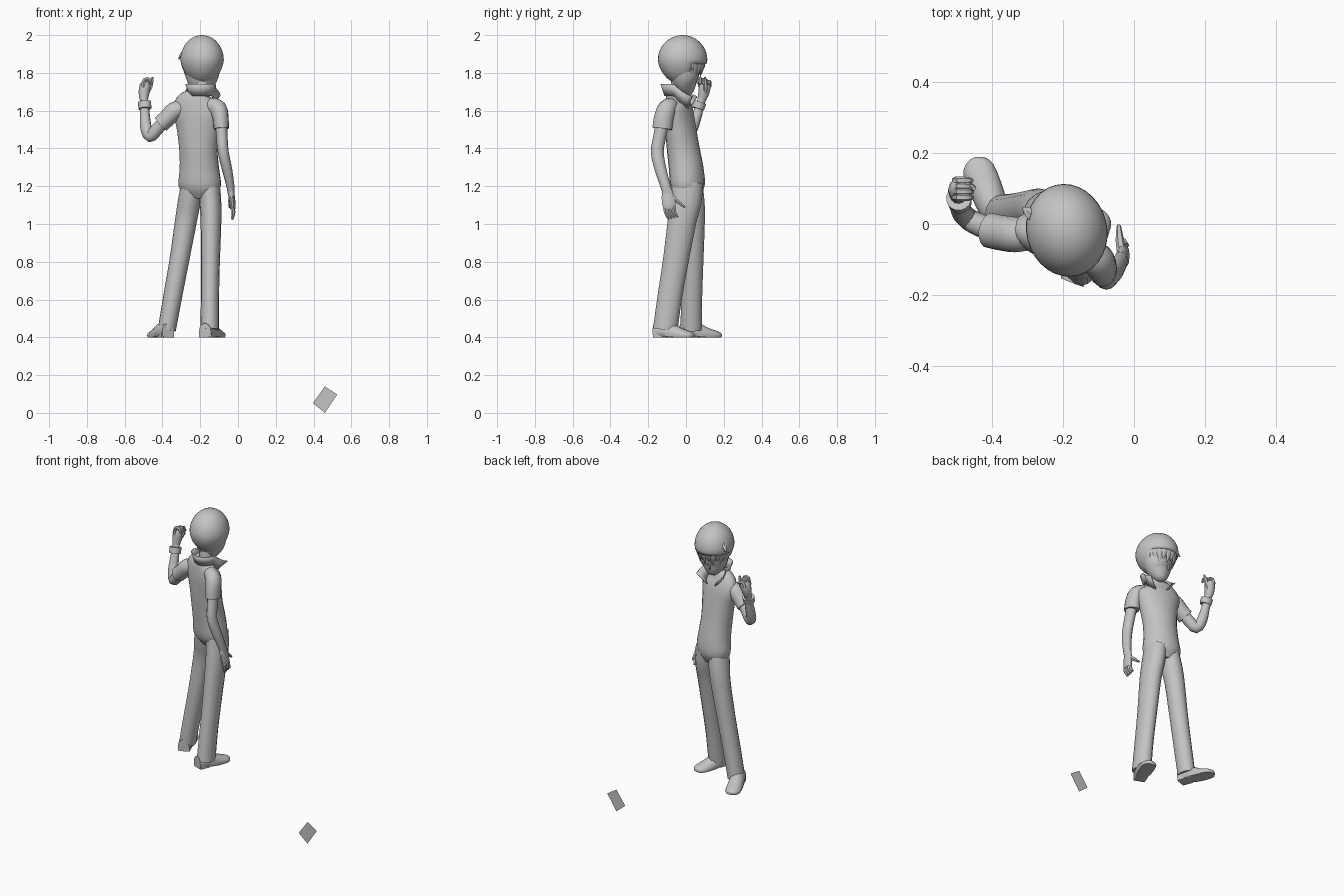
import bpy, bmesh, math
from mathutils import Vector, Matrix

GREY = bpy.data.materials.new("plain_grey")
GREY.diffuse_color = (0.55, 0.55, 0.55, 1)


def finish(name, bm, smooth=True):
    bmesh.ops.recalc_face_normals(bm, faces=bm.faces)
    me = bpy.data.meshes.new(name)
    bm.to_mesh(me)
    bm.free()
    me.materials.append(GREY)
    ob = bpy.data.objects.new(name, me)
    bpy.context.collection.objects.link(ob)
    if smooth:
        bpy.ops.object.select_all(action='DESELECT')
        ob.select_set(True)
        bpy.context.view_layer.objects.active = ob
        bpy.ops.object.shade_smooth_by_angle(angle=math.radians(50))
    return ob


def spline(pts, steps):
    """Smooth curve through rows of numbers (Catmull-Rom)."""
    p = [Vector(r) for r in pts]
    p = [p[0] * 2 - p[1]] + p + [p[-1] * 2 - p[-2]]
    out = []
    for i in range(1, len(p) - 2):
        a, b, c, d = p[i - 1:i + 3]
        for s in range(steps):
            t = s / steps
            out.append((b * 2 + (c - a) * t + (a * 2 - b * 5 + c * 4 - d) * t * t
                        + (b * 3 - a - c * 3 + d) * t ** 3) / 2)
    return out + [p[-2]]


def loft(name, pts, side=(1, 0, 0), sides=16, steps=3, floor=None):
    """Tube through rows of x, y, z, half width along side, half depth."""
    rows = spline(pts, steps)
    bm = bmesh.new()
    rings = []
    for i, r in enumerate(rows):
        a, b = rows[max(i - 1, 0)], rows[min(i + 1, len(rows) - 1)]
        t = Vector(b[:3]) - Vector(a[:3])
        t.normalize()
        u = Vector(side)
        u = (u - t * u.dot(t)).normalized()
        v = t.cross(u)
        ring = []
        for k in range(sides):
            g = math.tau * k / sides
            co = Vector(r[:3]) + u * r[3] * math.cos(g) + v * r[4] * math.sin(g)
            if floor is not None:
                co.z = max(co.z, floor)
            ring.append(bm.verts.new(co))
        rings.append(ring)
    for p, q in zip(rings, rings[1:]):
        for k in range(sides):
            m = (k + 1) % sides
            bm.faces.new((p[k], p[m], q[m], q[k]))
    bm.faces.new(rings[0])
    bm.faces.new(rings[-1])
    return finish(name, bm)


BODY = (0.96, -0.28, 0)      # shoulder axis
FACE = Vector((-0.25, 0.97, 0))
HEAD = (0.97, 0.25, 0)

# Shirt body
loft("torso", [(-.205, .015, 1.14, .075, .055), (-.203, .01, 1.20, .114, .088),
               (-.205, .0, 1.30, .105, .09), (-.21, -.015, 1.40, .103, .085),
               (-.212, -.03, 1.52, .118, .078), (-.215, -.04, 1.60, .135, .07),
               (-.212, -.05, 1.65, .115, .058), (-.20, -.055, 1.69, .06, .048)], BODY, 20)

# Trouser legs
loft("left_leg", [(-.377, .027, .44, .048, .056), (-.345, .03, .62, .05, .056),
                  (-.312, .035, .80, .052, .057), (-.275, .04, 1.02, .058, .06),
                  (-.258, .03, 1.12, .06, .068), (-.245, .015, 1.22, .055, .07)])
loft("right_leg", [(-.15, -.11, .44, .05, .065), (-.148, -.085, .62, .048, .065),
                   (-.146, -.055, .80, .05, .068), (-.143, -.02, 1.02, .055, .076),
                   (-.147, .0, 1.12, .058, .082), (-.155, .01, 1.22, .058, .08)])


# Shoes, from heel to toe
def shoe(name, heel, toe):
    h, t = Vector(heel), Vector(toe)
    d = (t - h).normalized()
    rows = []
    for f, z, w, d2 in ((0, .43, .034, .045), (.3, .43, .042, .055), (.6, .415, .047, .04),
                        (.85, .41, .045, .026), (.96, .408, .03, .018), (1, .406, .012, .01)):
        p = h.lerp(t, f)
        rows.append((p.x, p.y, z, w, d2))
    loft(name, rows, (d.y, -d.x, 0), 14, 2, floor=.40)
    # heel block
    bm = bmesh.new()
    c = h.lerp(t, .16)
    bmesh.ops.create_cube(bm, size=1, matrix=Matrix.Translation((c.x, c.y, .415))
                          @ Matrix.Rotation(math.atan2(d.y, d.x), 4, 'Z')
                          @ Matrix.Diagonal((.065, .07, .03, 1)))
    finish(name + "_heel", bm, False)


shoe("left_shoe", (-.37, -.025, 0), (-.452, .185, 0))
shoe("right_shoe", (-.175, -.165, 0), (-.095, .04, 0))

# Sleeves
loft("left_sleeve", [(-.285, -.03, 1.615, .042, .042), (-.335, -.03, 1.60, .05, .048),
                     (-.375, -.025, 1.56, .05, .046), (-.408, -.018, 1.53, .05, .046)], (0, 1, 0))
loft("right_sleeve", [(-.145, -.075, 1.625, .04, .045), (-.105, -.10, 1.61, .046, .05),
                      (-.092, -.118, 1.56, .042, .052), (-.088, -.126, 1.505, .04, .052)])

# Bare arms
loft("left_arm", [(-.385, -.022, 1.55, .034, .034), (-.43, -.005, 1.50, .033, .034),
                  (-.465, .012, 1.465, .031, .033), (-.487, .035, 1.51, .029, .031),
                  (-.493, .06, 1.58, .026, .026), (-.498, .083, 1.66, .02, .022)],
     (.4, .9, 0), 12)
loft("right_arm", [(-.09, -.122, 1.55, .032, .036), (-.085, -.14, 1.46, .03, .034),
                   (-.078, -.152, 1.38, .029, .034), (-.058, -.135, 1.29, .027, .031),
                   (-.04, -.108, 1.20, .021, .027), (-.036, -.098, 1.16, .018, .026)], sides=12)
loft("wristband", [(-.492, .062, 1.61, .034, .034), (-.495, .073, 1.645, .036, .036)], (.9, -.2, 0))

# Hands: palm, fingers, thumb
loft("left_palm", [(-.498, .08, 1.65, .02, .022), (-.498, .093, 1.69, .028, .03),
                   (-.492, .10, 1.73, .03, .032), (-.488, .10, 1.755, .018, .022)], (1, 0, 0), 10, 2)
loft("right_palm", [(-.038, -.102, 1.19, .017, .025), (-.033, -.095, 1.14, .017, .036),
                    (-.028, -.09, 1.10, .016, .036), (-.028, -.088, 1.08, .014, .032)], sides=10, steps=2)
for i in range(4):
    # curled fingers above, hanging fingers below
    y = .075 + i * .016
    loft(f"left_finger_{i + 1}", [(-.505, y, 1.725, .011, .011), (-.495, y, 1.765 - i * .004, .011, .011),
                                  (-.468, y, 1.765 - i * .006, .010, .010),
                                  (-.457, y, 1.74, .006, .006)], (0, 1, 0), 6, 2)
    y = -.112 + i * .016
    loft(f"right_finger_{i + 1}", [(-.028, y, 1.10, .010, .010), (-.024, y + .004, 1.06, .010, .010),
                                   (-.03, y + .02, 1.025 + i * .004, .006, .006)], (1, 0, 0), 6, 2)
loft("left_thumb", [(-.485, .10, 1.69, .013, .013), (-.462, .105, 1.73, .012, .012),
                    (-.452, .10, 1.778, .006, .006)], (0, 1, 0), 6, 2)
loft("right_thumb", [(-.035, -.08, 1.15, .013, .013), (-.04, -.045, 1.12, .012, .012),
                     (-.043, -.005, 1.088, .006, .006)], (1, 0, 0), 6, 2)

# Neck, face, nose
loft("neck", [(-.20, -.05, 1.62, .045, .04), (-.195, -.045, 1.70, .042, .04),
              (-.19, -.03, 1.78, .045, .045)], sides=12)
loft("face", [(-.202, .028, 1.692, .018, .016), (-.199, .014, 1.712, .046, .044),
              (-.195, -.004, 1.75, .076, .067), (-.19, -.01, 1.80, .092, .082),
              (-.19, -.015, 1.86, .096, .09), (-.19, -.015, 1.92, .08, .075)], HEAD, 20)
loft("nose", [(-.207, .058, 1.775, .004, .004), (-.21, .064, 1.755, .008, .009),
              (-.21, .062, 1.742, .007, .005)], HEAD, 6, 2)

# Hair cap, open at the face
C = Vector((-.19, -.018, 1.868))
bm = bmesh.new()
bmesh.ops.create_uvsphere(bm, u_segments=32, v_segments=20, radius=1)
for v in bm.verts:
    taper = 1 - .12 * max(0, -v.co.z)
    v.co = C + Vector(HEAD) * v.co.x * .114 * taper + FACE * v.co.y * .132 * taper \
        + Vector((0, 0, v.co.z * .132))
gone = [f for f in bm.faces if (f.calc_center_median() - C).dot(FACE) > .025
        and f.calc_center_median().z < 1.845]
bmesh.ops.delete(bm, geom=gone, context='FACES')
hair = finish("hair_cap", bm)
mod = hair.modifiers.new("thickness", 'SOLIDIFY')
mod.thickness = .012

# Fringe locks
for i in range(-5, 6):
    a = math.radians(i * 15)
    out = FACE * math.cos(a) + Vector(HEAD) * math.sin(a)
    rad = .121 - .014 * abs(i) / 5
    top, mid = C + out * (rad - .002), C + out * (rad - .01)
    tip = C + out * (rad - .026)
    drop = (.072, .09)[i % 2] + .012 * (abs(i) > 3)
    loft(f"fringe_lock_{i + 6}", [(top.x, top.y, C.z + .02, .022, .008),
                                  (mid.x, mid.y, C.z - .035, .02, .009),
                                  (tip.x, tip.y, C.z - drop, .002, .002)],
         (-out.y, out.x, 0), 6, 2)
# side tuft
loft("side_tuft", [(-.285, .02, 1.91, .02, .014), (-.302, .035, 1.89, .014, .010),
                   (-.314, .045, 1.872, .002, .002)], (0, 1, 0), 6, 2)

# Open flared collar, pointed at the front
bm = bmesh.new()
N = 24
rows = []
front = Vector((.15, .99, 0))
across = Vector((.99, -.15, 0))
for k in range(N + 1):
    a = math.radians(20 + 320 * k / N)
    f = max(0, math.cos(a))
    tip = max(0, abs(k - N / 2) - 8) / 4
    d = front * math.cos(a) + across * math.sin(a)
    base = Vector((-.197, -.053, 1.68 - .07 * f)) + d * (.056 + .018 * f)
    edge = Vector((-.197, -.053, 1.742 - .07 * f)) + d * (.076 + .03 * tip)
    edge += across * math.copysign(.045 * tip, math.sin(a))
    rows.append((bm.verts.new(base), bm.verts.new(edge)))
for p, q in zip(rows, rows[1:]):
    bm.faces.new((p[0], q[0], q[1], p[1]))
collar = finish("collar", bm)
mod = collar.modifiers.new("thickness", 'SOLIDIFY')
mod.thickness = .006

# Loose flat card
bm = bmesh.new()
bm.faces.new([bm.verts.new((x, .05, z)) for x, z in
              ((.46, .14), (.397, .052), (.46, .0), (.525, .098))])
finish("flat_card", bm, False)
